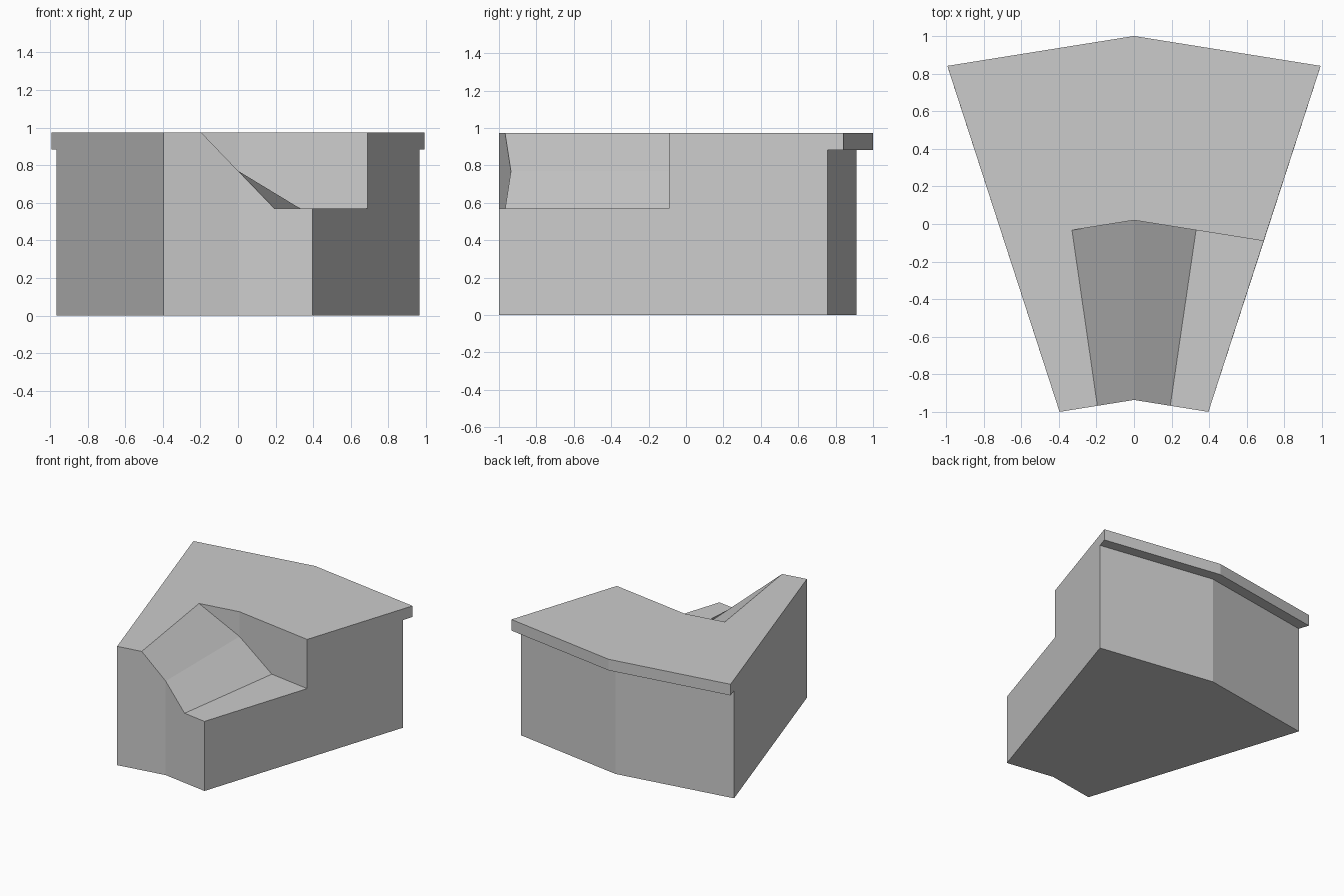
import bpy, bmesh

if "Cube" in bpy.data.objects:
    bpy.data.objects.remove(bpy.data.objects["Cube"])

LOW, MID, LEDGE, TOP = 0.57, 0.77, 0.882, 0.973   # heights
BEND = 0.16                                        # ring bend at x = 0

# Ring stations: (y at the centre line, half width)
FRONT, STEP, WALL, RIM = (-0.936, 0.396), (0.02, 0.69), (0.912, 0.966), (1.0, 0.993)

bm = bmesh.new()
cache = {}


def vert(ring, x, z):
    """Shared vertex on a bent ring."""
    key = (ring, x, z)
    if key not in cache:
        cache[key] = bm.verts.new((x, ring[0] - BEND * abs(x), z))
    return cache[key]


def face(*pts):
    bm.faces.new([vert(*p) for p in pts])


def ends(ring, z):
    """Left, centre and right points of a ring at one height."""
    return [(ring, s * ring[1], z) for s in (-1, 0, 1)]


def strip(a, b):
    for i in range(len(a) - 1):
        face(a[i], a[i + 1], b[i + 1], b[i])


# Sloping strip profile, front and rear
ramp_f = [(FRONT, x, z) for x, z in ((-0.195, TOP), (0, MID), (0.193, LOW))]
ramp_b = [(STEP, x, z) for x, z in ((-0.33, TOP), (0, MID), (0.33, LOW))]
fb, ft = ends(FRONT, 0), ends(FRONT, TOP)
wb, wt = ends(WALL, 0), ends(WALL, LEDGE)
rb, rt = ends(RIM, LEDGE), ends(RIM, TOP)
f_low, s_low = (FRONT, FRONT[1], LOW), (STEP, STEP[1], LOW)
s_mid, s_top = (STEP, 0, TOP), (STEP, STEP[1], TOP)

# Front faces
face(fb[0], fb[1], ramp_f[1], ramp_f[0], ft[0])
face(fb[1], fb[2], f_low, ramp_f[2], ramp_f[1])
# Ramp and low floor
strip(ramp_f, ramp_b)
face(ramp_f[2], f_low, s_low, ramp_b[2])
# Step wall
face(ramp_b[0], ramp_b[1], s_mid)
face(ramp_b[1], ramp_b[2], s_low, s_top, s_mid)
# Top deck
face(ft[0], ramp_f[0], ramp_b[0], rt[0])
face(ramp_b[0], s_mid, rt[1], rt[0])
face(s_mid, s_top, rt[2], rt[1])
# Underside, back wall, overhang and rim
strip(fb, wb)
strip(wb, wt)
strip(wt, rb)
strip(rb, rt)
# Left and right sides
face(fb[0], wb[0], wt[0], rb[0], rt[0], ft[0])
face(fb[2], wb[2], wt[2], rb[2], rt[2], s_top, s_low, f_low)

bmesh.ops.recalc_face_normals(bm, faces=bm.faces)
bmesh.ops.triangulate(bm, faces=[f for f in bm.faces if len(f.verts) > 4])
mesh = bpy.data.meshes.new("wedge_block")
bm.to_mesh(mesh)
bm.free()
block = bpy.data.objects.new("wedge_block", mesh)
bpy.context.collection.objects.link(block)
